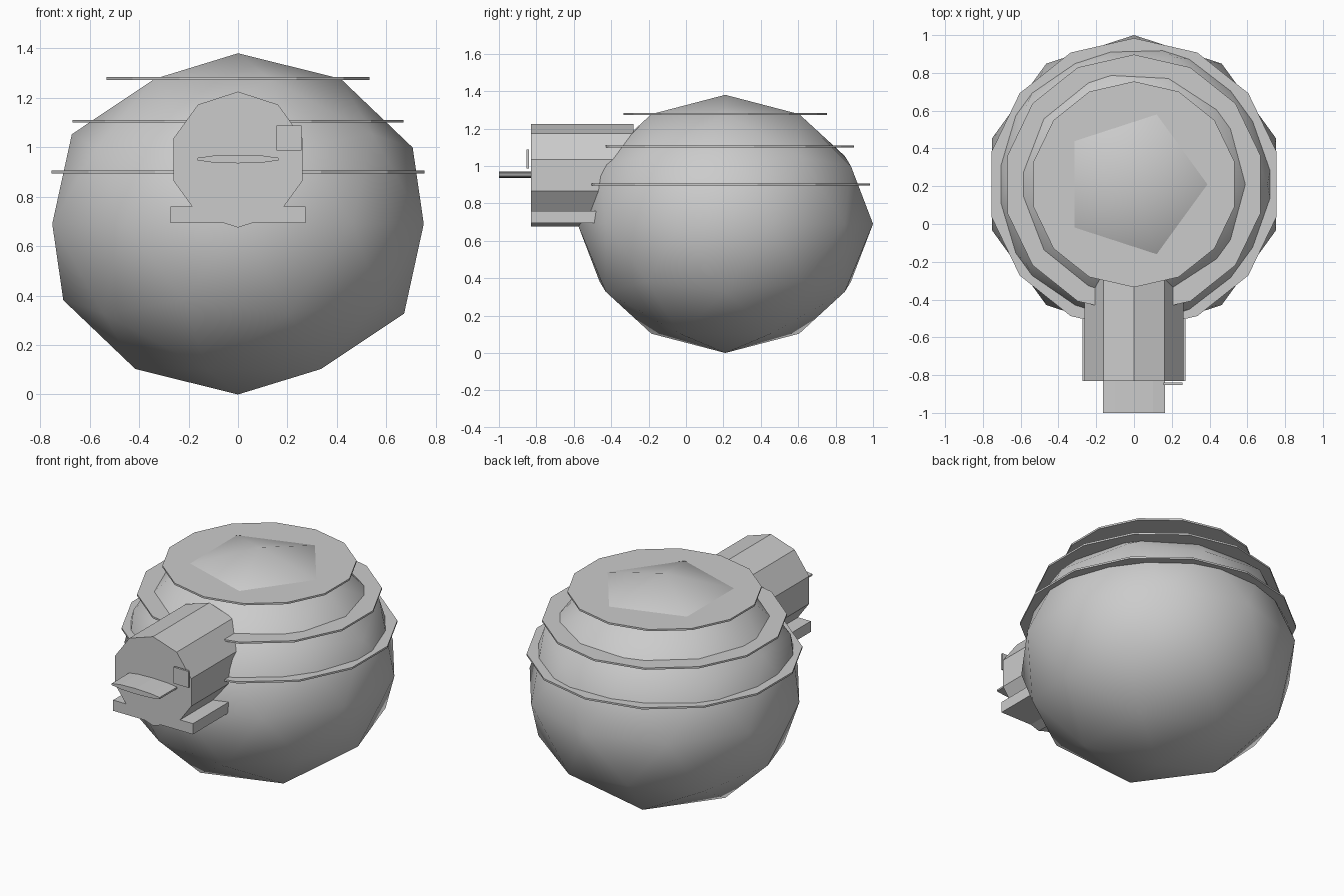
import bpy
from math import pi

if "Cube" in bpy.data.objects:
    bpy.data.objects.remove(bpy.data.objects["Cube"])


def finish(name, scale=(1, 1, 1)):
    ob = bpy.context.object
    ob.name = name
    ob.scale = scale
    bpy.ops.object.transform_apply(location=False, rotation=True, scale=True)
    return ob


def box(name, lo, hi):
    mid = [(a + b) / 2 for a, b in zip(lo, hi)]
    bpy.ops.mesh.primitive_cube_add(size=1, location=mid)
    return finish(name, [b - a for a, b in zip(lo, hi)])


def barrel(name, rx, rz, y0, y1, z):
    # ten-sided cylinder lying along y, with a corner pointing straight up
    bpy.ops.mesh.primitive_cylinder_add(vertices=10, radius=1, depth=y1 - y0,
                                        location=(0, (y0 + y1) / 2, z))
    ob = finish(name, (rx, rz, 1))
    ob.rotation_euler = (pi / 2, 0, 0)
    bpy.ops.object.transform_apply(location=False, rotation=True, scale=True)
    return ob


CY = 0.21

# round body, smooth low-poly sphere
bpy.ops.mesh.primitive_ico_sphere_add(subdivisions=2, radius=1, location=(0, CY, 0.69))
finish("body", (0.79, 0.79, 0.69))
bpy.ops.object.shade_smooth()

# thin flat discs around the upper body
for i, (r, z) in enumerate([(0.545, 1.278), (0.687, 1.105), (0.774, 0.9)]):
    bpy.ops.mesh.primitive_cylinder_add(vertices=14, radius=r, depth=0.011,
                                        location=(0, CY, z))
    finish(f"body_ring_{i + 1}")

# head, flat mouth plate, lower bar and one square eye
barrel("head", 0.275, 0.275, -0.83, -0.28, 0.95)
barrel("mouth_plate", 0.172, 0.017, -1.0, -0.66, 0.952)
box("lower_bar", (-0.273, -0.83, 0.694), (0.273, -0.28, 0.76))
box("eye", (0.156, -0.852, 0.986), (0.257, -0.839, 1.087))
